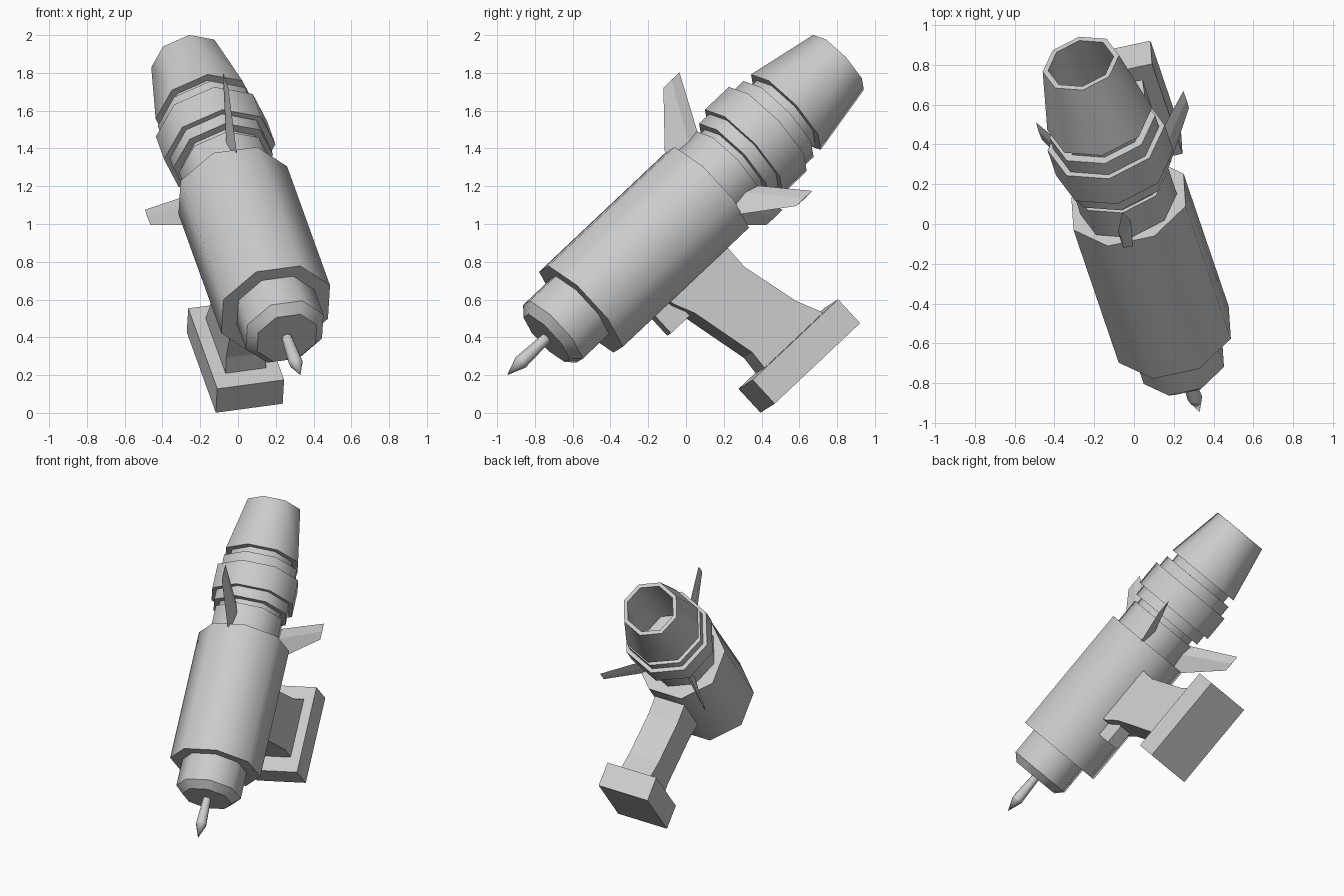
import bpy, bmesh, math
from mathutils import Matrix, Vector

if "Cube" in bpy.data.objects:
    bpy.data.objects.remove(bpy.data.objects["Cube"])

# Tool frame: local y runs along the barrel from the bit tip, local z is up
tip = Vector((0.33, -0.947, 0.20))
axis = Vector((-0.241, 0.708, 0.668)).normalized()
down = Vector((-0.05, 0.69, -0.722))
side = down.cross(axis).normalized()
up = side.cross(axis)
FRAME = Matrix.Translation(tip) @ Matrix((side, axis, up)).transposed().to_4x4()

grey = bpy.data.materials.new("light grey")
grey.use_nodes = True
COLOUR = (0.6, 0.6, 0.6, 1.0)
grey.diffuse_color = COLOUR
grey.node_tree.nodes["Principled BSDF"].inputs["Base Color"].default_value = COLOUR


def finish(name, bm):
    bmesh.ops.recalc_face_normals(bm, faces=bm.faces)
    mesh = bpy.data.meshes.new(name)
    bm.to_mesh(mesh)
    bm.free()
    mesh.materials.append(grey)
    obj = bpy.data.objects.new(name, mesh)
    bpy.context.collection.objects.link(obj)
    obj.matrix_world = FRAME
    return obj


def lathe(name, profile, turn=0.0, lift=0.0, sides=8):
    """Turn (distance, radius) points around the barrel axis; rims stay sharp."""
    bm = bmesh.new()
    rings, rims = [], []
    for y, r in profile:
        if r == 0:
            rings.append([bm.verts.new((0, y, lift))] * sides)
            continue
        angles = [math.radians(turn) + math.tau * i / sides for i in range(sides)]
        ring = [bm.verts.new((r * math.cos(a), y, r * math.sin(a) + lift)) for a in angles]
        rings.append(ring)
        rims.append(ring)
    for a, b in zip(rings, rings[1:]):
        for i in range(sides):
            j = (i + 1) % sides
            quad = list(dict.fromkeys((a[i], a[j], b[j], b[i])))
            bm.faces.new(quad).smooth = True
    for ring in rims:
        for v, w in zip(ring, ring[1:] + ring[:1]):
            edge = bm.edges.get((v, w))
            edge.smooth = False
    bmesh.ops.remove_doubles(bm, verts=bm.verts, dist=1e-5)
    return finish(name, bm)


def plate(name, outline, width):
    """Extrude a (distance, height) outline sideways."""
    bm = bmesh.new()
    face = bm.faces.new([bm.verts.new((-width / 2, y, z)) for y, z in outline])
    new = bmesh.ops.extrude_face_region(bm, geom=[face])["geom"]
    bmesh.ops.translate(bm, vec=(width, 0, 0),
                        verts=[v for v in new if isinstance(v, bmesh.types.BMVert)])
    return finish(name, bm)


def box(name, y0, y1, z0, z1, width):
    return plate(name, [(y0, z0), (y1, z0), (y1, z1), (y0, z1)], width)


def fin(name, degrees):
    """Swept fin: diamond root thinning to a blade-like tip edge."""
    bm = bmesh.new()
    foot = [bm.verts.new(c) for c in ((0, 1.46, 0.20), (0.025, 1.56, 0.20),
                                      (0, 1.64, 0.20), (-0.025, 1.56, 0.20))]
    lead = bm.verts.new((0, 1.46, 0.29))
    tips = [bm.verts.new(c) for c in ((0, 1.69, 0.54), (0.003, 1.75, 0.54),
                                      (0, 1.81, 0.54), (-0.003, 1.75, 0.54))]
    bm.faces.new(foot)
    bm.faces.new(tips)
    for s in (1, 3):
        bm.faces.new((foot[0], foot[s], lead))
        bm.faces.new((lead, foot[s], tips[s], tips[0]))
        bm.faces.new((foot[s], foot[2], tips[2], tips[s]))
    bmesh.ops.rotate(bm, verts=bm.verts,
                     matrix=Matrix.Rotation(math.radians(degrees), 3, 'Y'))
    return finish(name, bm)


# Front half: bit, chuck and flat-topped motor body
lathe("drill_bit", [(0, 0), (0.10, 0.038), (0.32, 0.027), (0.32, 0)])
lathe("chuck", [(0.295, 0), (0.295, 0.173), (0.345, 0.225), (0.56, 0.225), (0.56, 0)],
      turn=22.5)
lathe("body", [(0.54, 0), (0.54, 0.315), (1.485, 0.315), (1.485, 0)],
      turn=22.5, lift=-0.015)

# Rear half: hollow neck, rings and nozzle
lathe("neck", [(1.46, 0), (1.46, 0.25), (1.66, 0.25), (1.66, 0.228), (2.10, 0.228),
               (2.10, 0.20), (1.75, 0.20), (1.75, 0)])
lathe("front_ring", [(1.70, 0.21), (1.70, 0.272), (1.79, 0.272), (1.79, 0.21),
                     (1.70, 0.21)])
lathe("main_ring", [(1.775, 0.21), (1.775, 0.304), (1.955, 0.304), (1.955, 0.274),
                    (2.035, 0.274), (2.035, 0.21), (1.775, 0.21)])
lathe("nozzle", [(2.09, 0.20), (2.09, 0.272), (2.485, 0.198), (2.485, 0.17),
                 (2.09, 0.20)])

# Three swept fins on the neck
for fin_name, roll in (("top_fin", 0), ("left_fin", 135), ("right_fin", -135)):
    fin(fin_name, roll)

# Pistol grip, trigger and battery base
plate("handle", [(0.875, -0.20), (0.905, -0.33), (0.955, -0.44), (1.04, -0.80),
                 (1.03, -0.92), (1.475, -0.92), (1.465, -0.89), (1.404, -0.757),
                 (1.325, -0.44), (1.33, -0.20)], 0.22)
box("trigger", 0.80, 0.94, -0.433, -0.22, 0.10)
box("battery_base", 0.922, 1.562, -1.075, -0.903, 0.365)
